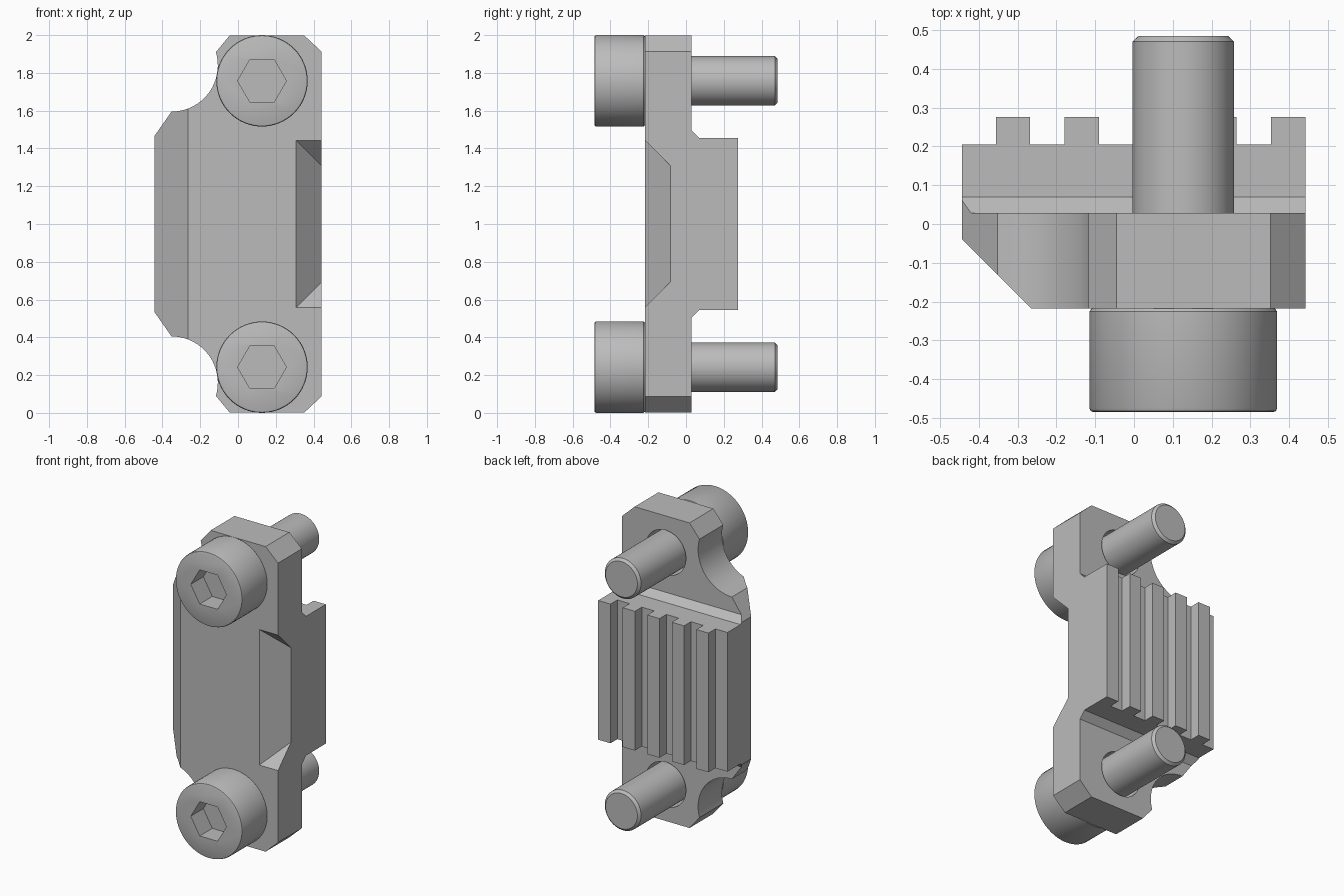
import bpy, bmesh, math

cube = bpy.data.objects.get("Cube")
if cube:
    bpy.data.objects.remove(cube, do_unlink=True)

steel = bpy.data.materials.new("plain_grey")
steel.use_nodes = True
GREY = (0.5, 0.5, 0.5, 1)
steel.diffuse_color = GREY
steel.node_tree.nodes["Principled BSDF"].inputs["Base Color"].default_value = GREY

MID = 1.0                       # height of the mirror plane
SCREW_X, SCREW_DZ = 0.127, 0.758
FRONT, BACK, PAD, RIB = -0.218, 0.028, 0.205, 0.276


def finish(name, bm):
    bmesh.ops.recalc_face_normals(bm, faces=bm.faces)
    mesh = bpy.data.meshes.new(name)
    bm.to_mesh(mesh)
    bm.free()
    mesh.materials.append(steel)
    obj = bpy.data.objects.new(name, mesh)
    bpy.context.collection.objects.link(obj)
    return obj


def prism(name, outline, place, lo, hi):
    """Extrude a 2D outline from lo to hi; place maps (a, b, t) to x, y, z."""
    bm = bmesh.new()
    ends = [[bm.verts.new(place(a, b, t)) for a, b in outline] for t in (lo, hi)]
    for ring in ends:
        bm.faces.new(ring)
    for i in range(len(outline)):
        j = (i + 1) % len(outline)
        bm.faces.new((ends[0][i], ends[0][j], ends[1][j], ends[1][i]))
    return finish(name, bm)


def along_x(a, b, t): return (t, a, b)
def along_y(a, b, t): return (a, t, b)
def along_z(a, b, t): return (a, b, t)


def circle(cx, cz, r, n):
    return [(cx + r * math.cos(math.tau * i / n), cz + r * math.sin(math.tau * i / n))
            for i in range(n)]


def boolean(obj, cutter, operation="DIFFERENCE"):
    mod = obj.modifiers.new("cut", "BOOLEAN")
    mod.operation, mod.solver, mod.object = operation, "EXACT", cutter
    bpy.context.view_layer.update()
    bpy.context.view_layer.objects.active = obj
    bpy.ops.object.modifier_apply(modifier=mod.name)
    bpy.data.objects.remove(cutter, do_unlink=True)


def smooth(obj):
    bpy.ops.object.select_all(action="DESELECT")
    obj.select_set(True)
    bpy.context.view_layer.objects.active = obj
    bpy.ops.object.shade_smooth_by_angle(angle=math.radians(30))


# Clamp body outline: upper half, mirrored to the lower half
upper = [(0.442, 0.913), (0.352, 0.997), (-0.045, 0.997), (-0.117, 0.91)]
start = math.asin(0.07 / 0.245)
for i in range(1, 25):          # scooped corner beside the screw head
    a = start - (start + math.pi / 2) * i / 24
    upper.append((-0.352 + 0.245 * math.cos(a), 0.84 + 0.245 * math.sin(a)))
upper.append((-0.443, 0.465))
outline = [(x, MID + z) for x, z in upper] + [(x, MID - z) for x, z in reversed(upper)]
body = prism("clamp_body", outline, along_y, FRONT, RIB)

# Side profile: thin plate with a raised, chamfered pad at the back
half = [(-0.4, 1.2), (BACK, 1.2), (BACK, 0.498), (0.07, 0.455), (0.4, 0.455)]
side = [(y, MID + z) for y, z in half] + [(y, MID - z) for y, z in reversed(half)]
boolean(body, prism("side_profile", side, along_x, -0.8, 0.8), "INTERSECT")

# Vertical grooves leaving five ribs
for i in range(5):
    right = -0.356 + 0.1773 * i
    left = right - 0.089 if i else -0.6
    box = [(left, PAD), (right, PAD), (right, 0.5), (left, 0.5)]
    boolean(body, prism("groove", box, along_z, -0.2, 2.2))

# Long bevel on the right front edge
boolean(body, prism("edge_bevel", [(-0.7, 0.217), (-0.1, -0.383), (-0.7, -0.383)],
                    along_z, -0.2, 2.2))

# Pocket with slanted ends on the left front edge
bm = bmesh.new()
for s in (-1, 1):
    for x, d, z in ((0.257, -0.05, 0.493), (0.507, 0.2, 0.243), (0.507, -0.05, 0.493)):
        bm.verts.new((x, FRONT + d, MID + s * z))
bmesh.ops.convex_hull(bm, input=bm.verts)
boolean(body, finish("edge_pocket", bm))

# Clearance holes
for s in (-1, 1):
    hole = circle(SCREW_X, MID + s * SCREW_DZ, 0.146, 64)
    boolean(body, prism("hole", hole, along_y, -0.5, 0.5))
smooth(body)

# Socket head screws: turned profile (radius, y) with a hexagonal recess
turned = [(0.232, -0.485), (0.239, -0.482), (0.242, -0.475), (0.242, -0.225),
          (0.236, FRONT), (0.131, FRONT), (0.131, 0.47), (0.115, 0.485)]
for label, s in (("upper", 1), ("lower", -1)):
    cz = MID + s * SCREW_DZ
    bm = bmesh.new()
    rings = [[bm.verts.new((x, y, z)) for x, z in circle(SCREW_X, cz, r, 64)]
             for r, y in turned]
    bm.faces.new(rings[0])
    bm.faces.new(rings[-1])
    for a, b in zip(rings, rings[1:]):
        for i in range(64):
            j = (i + 1) % 64
            bm.faces.new((a[i], a[j], b[j], b[i]))
    screw = finish(label + "_screw", bm)
    boolean(screw, prism("hex_socket", circle(SCREW_X, cz, 0.129, 6), along_y, -0.6, -0.355))
    smooth(screw)
